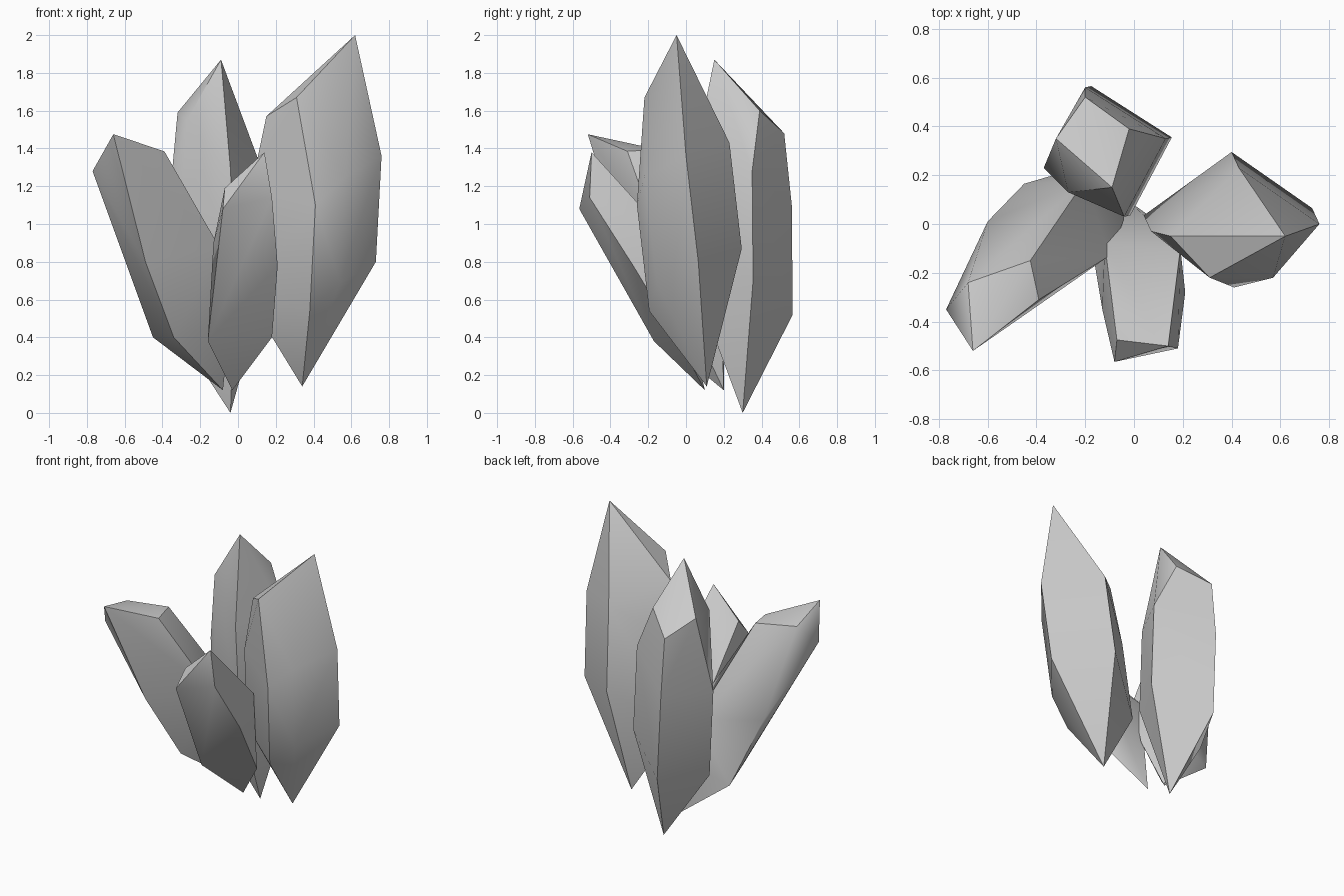
import bpy
import bmesh
from math import radians
from mathutils import Vector

default_cube = bpy.data.objects.get("Cube")
if default_cube:
    bpy.data.objects.remove(default_cube, do_unlink=True)

# Plain grey mineral
stone = bpy.data.materials.new("grey_crystal")
stone.use_nodes = True
grey = (0.6, 0.6, 0.6, 1)
stone.diffuse_color = grey
stone.node_tree.nodes["Principled BSDF"].inputs["Base Color"].default_value = grey


def shifted(ring, offset):
    """Slide a ring of corners along the crystal's shaft."""
    return [tuple(Vector(corner) + Vector(offset)) for corner in ring]


def crystal(name, tips, shoulders, foot, chips=()):
    """Wrap two tips, an upper ring, a lower ring and broken corners in facets."""
    bm = bmesh.new()
    for corner in [*tips, *shoulders, *foot, *chips]:
        bm.verts.new(corner)
    hull = bmesh.ops.convex_hull(bm, input=bm.verts)
    loose = {v for v in hull["geom_interior"] + hull["geom_unused"]
             if isinstance(v, bmesh.types.BMVert)}
    bmesh.ops.delete(bm, geom=list(loose), context='VERTS')
    bmesh.ops.recalc_face_normals(bm, faces=bm.faces)

    mesh = bpy.data.meshes.new(name)
    bm.to_mesh(mesh)
    bm.free()
    mesh.materials.append(stone)
    obj = bpy.data.objects.new(name, mesh)
    bpy.context.collection.objects.link(obj)

    # Soft faces with crisp ridges
    bpy.ops.object.select_all(action='DESELECT')
    obj.select_set(True)
    bpy.context.view_layer.objects.active = obj
    bpy.ops.object.shade_smooth_by_angle(angle=radians(40))
    return obj


# Tall crystal on the model's left, with a chipped crown
tall_ring = [(.76, 0, 1.36), (.43, .23, 1.43), (.07, -.03, 1.19),
             (.41, -.26, 1.1), (.57, -.22, 1.25)]
crystal("tall_crystal",
        tips=[(.62, -.05, 2), (.34, .11, .14)],
        shoulders=tall_ring,
        foot=shifted(tall_ring, (-.03, .065, -.56)),
        chips=[(.15, -.05, 1.57), (.31, -.22, 1.67)])

# Upright crystal at the back
back_ring = [(.13, .35, 1.28), (-.04, .03, 1.29),
             (-.37, .23, 1.05), (-.2, .56, 1.1)]
crystal("back_crystal",
        tips=[(-.09, .15, 1.87), (-.04, .3, 0)],
        shoulders=back_ring,
        foot=shifted(back_ring, (.025, .005, -.58)),
        chips=[(-.02, .39, 1.6), (-.27, .13, 1.55),
               (-.32, .35, 1.59), (-.2, .52, 1.48)])

# Crystal leaning out to the model's right
crystal("leaning_crystal",
        tips=[(-.66, -.52, 1.475), (-.08, .2, .12)],
        shoulders=[(-.77, -.35, 1.28), (-.68, -.24, 1.405),
                   (-.425, -.15, 1.395), (-.39, -.31, 1.385)],
        foot=[(-.49, -.31, .8), (-.34, -.14, .4), (-.45, .165, .4),
              (-.6, .01, .83), (-.2, .18, .8), (-.1, -.13, .88)],
        chips=[(-.04, .02, .5), (-.33, .2, .45)])

# Short crystal at the front
crystal("front_crystal",
        tips=[(.14, -.5, 1.38), (-.03, .1, .12)],
        shoulders=[(-.07, -.475, 1.19), (-.08, -.565, 1.08),
                   (.18, -.51, 1.14), (.19, -.1, .94)],
        foot=[(-.16, -.17, .38), (-.13, -.35, .9), (.21, -.28, .78),
              (.18, -.05, .4), (-.12, -.08, .85)])
